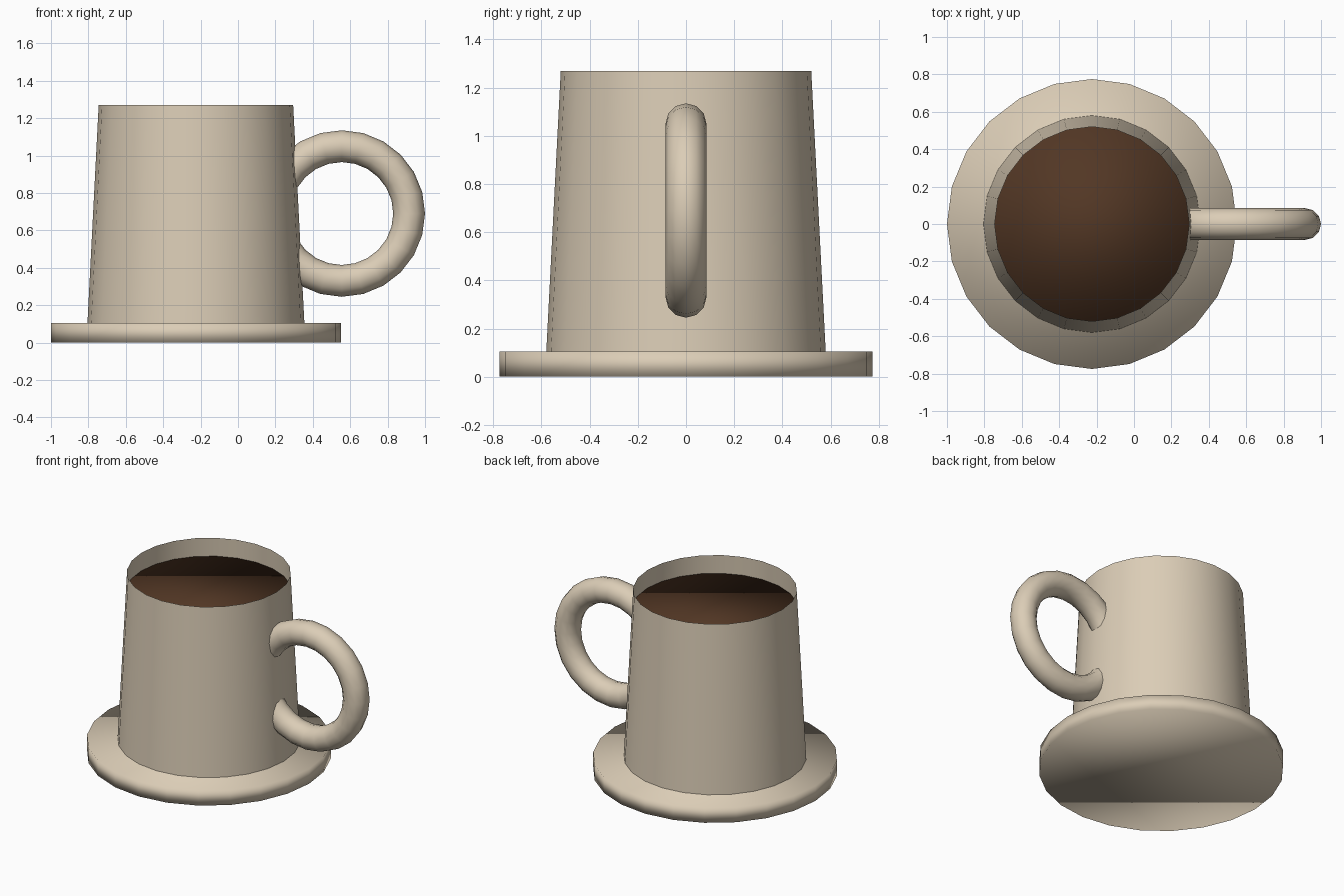
import bpy
import math

SIDES = 24
CENTRE_X = -0.225      # axis shared by saucer, cup and coffee
SAUCER_TOP = 0.105
RIM = 1.27
COFFEE_TOP = 1.14

cube = bpy.data.objects.get("Cube")
if cube:
    bpy.data.objects.remove(cube, do_unlink=True)


def make_material(name, colour):
    mat = bpy.data.materials.new(name)
    mat.use_nodes = True
    mat.diffuse_color = (*colour, 1)
    bsdf = next(n for n in mat.node_tree.nodes if n.type == 'BSDF_PRINCIPLED')
    bsdf.inputs["Base Color"].default_value = (*colour, 1)
    return mat


def finish(name, mat):
    obj = bpy.context.object
    obj.name = name
    obj.data.materials.append(mat)
    bpy.ops.object.shade_smooth()
    return obj


def tapered(name, mat, bottom, top, z0, z1, fill='NGON'):
    bpy.ops.mesh.primitive_cone_add(
        vertices=SIDES, radius1=bottom, radius2=top, depth=z1 - z0,
        end_fill_type=fill, location=(CENTRE_X, 0, (z0 + z1) / 2))
    return finish(name, mat)


ceramic = make_material("cream ceramic", (0.71, 0.61, 0.47))
brown = make_material("coffee brown", (0.085, 0.038, 0.018))

# Saucer, thin-walled open cup and the coffee inside it
tapered("saucer", ceramic, 0.775, 0.775, 0, SAUCER_TOP)
tapered("cup_wall", ceramic, 0.58, 0.52, SAUCER_TOP, RIM, 'NOTHING')
tapered("coffee", brown, 0.52, 0.525, SAUCER_TOP + 0.01, COFFEE_TOP)

# Ring handle, partly buried in the cup
bpy.ops.mesh.primitive_torus_add(
    major_radius=0.36, minor_radius=0.085, major_segments=SIDES,
    minor_segments=12, location=(0.555, 0, 0.69), rotation=(math.pi / 2, 0, 0))
finish("handle", ceramic)
